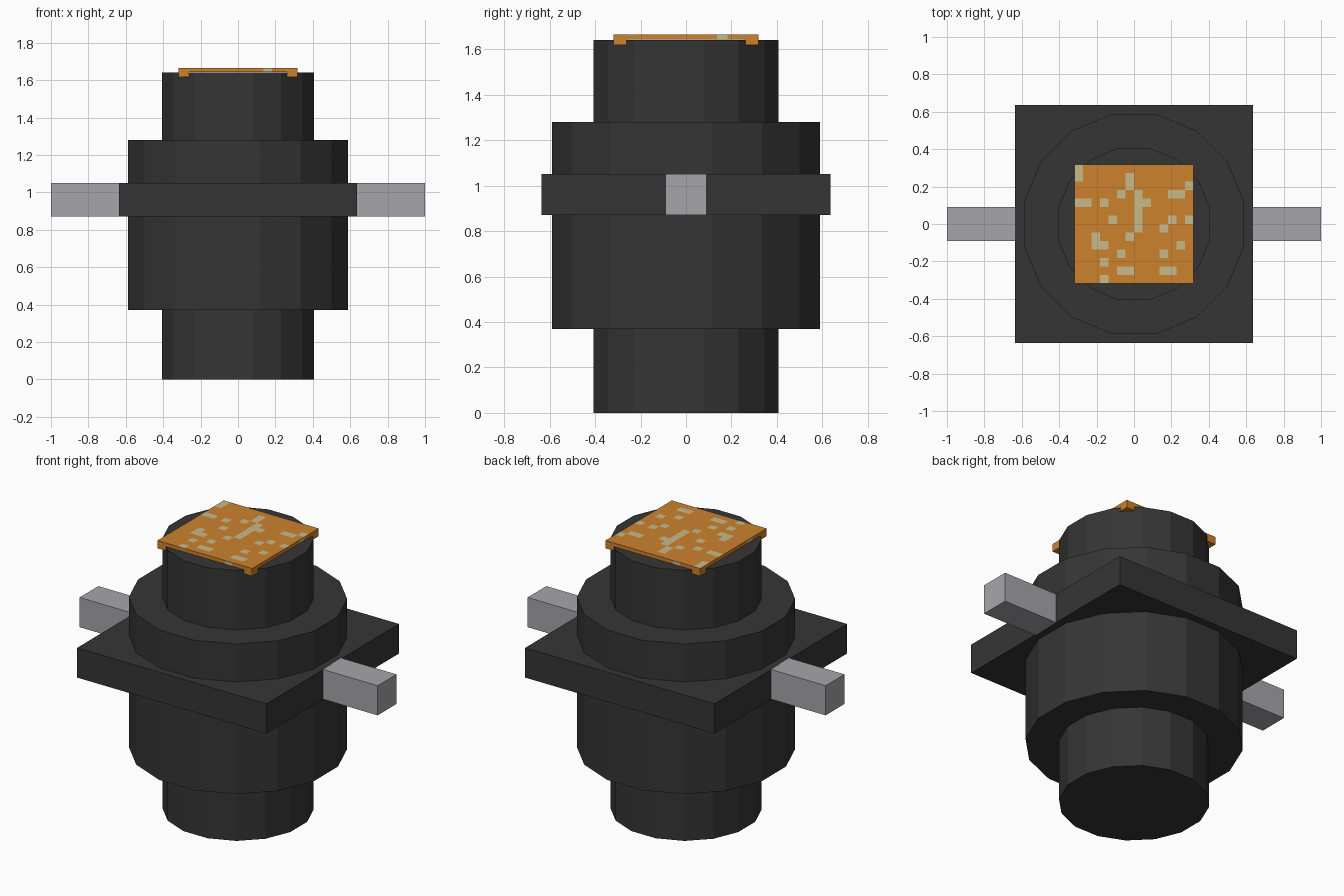
import bpy, bmesh, math
from mathutils import Matrix, Vector

if "Cube" in bpy.data.objects:
    bpy.data.objects.remove(bpy.data.objects["Cube"])


def material(name, rgb):
    m = bpy.data.materials.new(name)
    m.diffuse_color = (*rgb, 1.0)
    m.use_nodes = True
    m.node_tree.nodes["Principled BSDF"].inputs["Base Color"].default_value = m.diffuse_color
    return m


DARK = material("charcoal", (0.036, 0.036, 0.036))
GREY = material("light grey", (0.38, 0.38, 0.405))
ORANGE = material("orange", (0.61, 0.225, 0.027))
PALE = material("pale sand", (0.58, 0.49, 0.25))


def finish(name, bm, *mats):
    bmesh.ops.recalc_face_normals(bm, faces=bm.faces)
    mesh = bpy.data.meshes.new(name)
    bm.to_mesh(mesh)
    bm.free()
    for m in mats:
        mesh.materials.append(m)
    obj = bpy.data.objects.new(name, mesh)
    bpy.context.collection.objects.link(obj)
    return obj


def box(name, lo, hi, mat):
    lo, hi = Vector(lo), Vector(hi)
    bm = bmesh.new()
    bmesh.ops.create_cube(bm, size=1, matrix=Matrix.Translation((lo + hi) / 2)
                          @ Matrix.Diagonal((*(hi - lo), 1)))
    return finish(name, bm, mat)


# Stepped sixteen-sided body, spun as one profile with flats facing the axes
profile = [(0.415, 0), (0.415, 0.37), (0.60, 0.37), (0.60, 1.28),
           (0.415, 1.28), (0.415, 1.64)]
SIDES = 16
bm = bmesh.new()
rings = [[bm.verts.new((r * math.cos((i + 0.5) * math.tau / SIDES),
                        r * math.sin((i + 0.5) * math.tau / SIDES), z))
          for i in range(SIDES)] for r, z in profile]
for a, b in zip(rings, rings[1:]):
    for i in range(SIDES):
        j = (i + 1) % SIDES
        bm.faces.new((a[i], a[j], b[j], b[i]))
bm.faces.new(rings[0][::-1])
bm.faces.new(rings[-1])
finish("stepped_body", bm, DARK)

# Square collar and the two side bars
box("square_collar", (-0.635, -0.635, 0.87), (0.635, 0.635, 1.05), DARK)
for side, x0, x1 in (("left", -1.0, -0.63), ("right", 0.63, 1.0)):
    box(side + "_bar", (x0, -0.09, 0.87), (x1, 0.09, 1.05), GREY)

# Speckled lid: each row from back to front, # marks a pale cell
speckles = ["#.............",
            "#.....#.......",
            "......#......#",
            ".....#.#...##.",
            "##.#...##.....",
            ".......#......",
            "....#..#...#.#",
            ".......#..#...",
            "..#...#.......",
            "..##........#.",
            ".....#....#...",
            "...#..........",
            ".....##...##..",
            "...#.........."]
N, HALF, TOP, BASE = 14, 0.318, 1.665, 1.643
CELL = 2 * HALF / N
bm = bmesh.new()
bmesh.ops.create_grid(bm, x_segments=N, y_segments=N, size=HALF,
                      matrix=Matrix.Translation((0, 0, TOP)))
for f in bm.faces:
    c = f.calc_center_median()
    col, row = int((c.x + HALF) / CELL), int((HALF - c.y) / CELL)
    f.material_index = int(speckles[row][col] == "#")

# Lid rim, with one pale cell on each side
rim = [e for e in bm.edges if e.is_boundary]
new = bmesh.ops.extrude_edge_only(bm, edges=rim)["geom"]
for v in (g for g in new if isinstance(g, bmesh.types.BMVert)):
    v.co.z = BASE
for f in (g for g in new if isinstance(g, bmesh.types.BMFace)):
    c = f.calc_center_median()
    if abs(c.y) > HALF - 0.001:
        along = c.x if c.y < 0 else -c.x
    else:
        along = c.y if c.x > 0 else -c.y
    f.material_index = int(int((along + HALF) / CELL) == 10)
under = bmesh.ops.contextual_create(
    bm, geom=[e for e in bm.edges if e.is_boundary])["faces"]
for f in under:
    f.material_index = 0
finish("speckled_lid", bm, ORANGE, PALE)

# Corner feet under the lid
for sx in (-1, 1):
    for sy in (-1, 1):
        xs = sorted((sx * 0.262, sx * HALF))
        ys = sorted((sy * 0.262, sy * HALF))
        box("lid_foot", (xs[0], ys[0], 1.618), (xs[1], ys[1], BASE), ORANGE)
